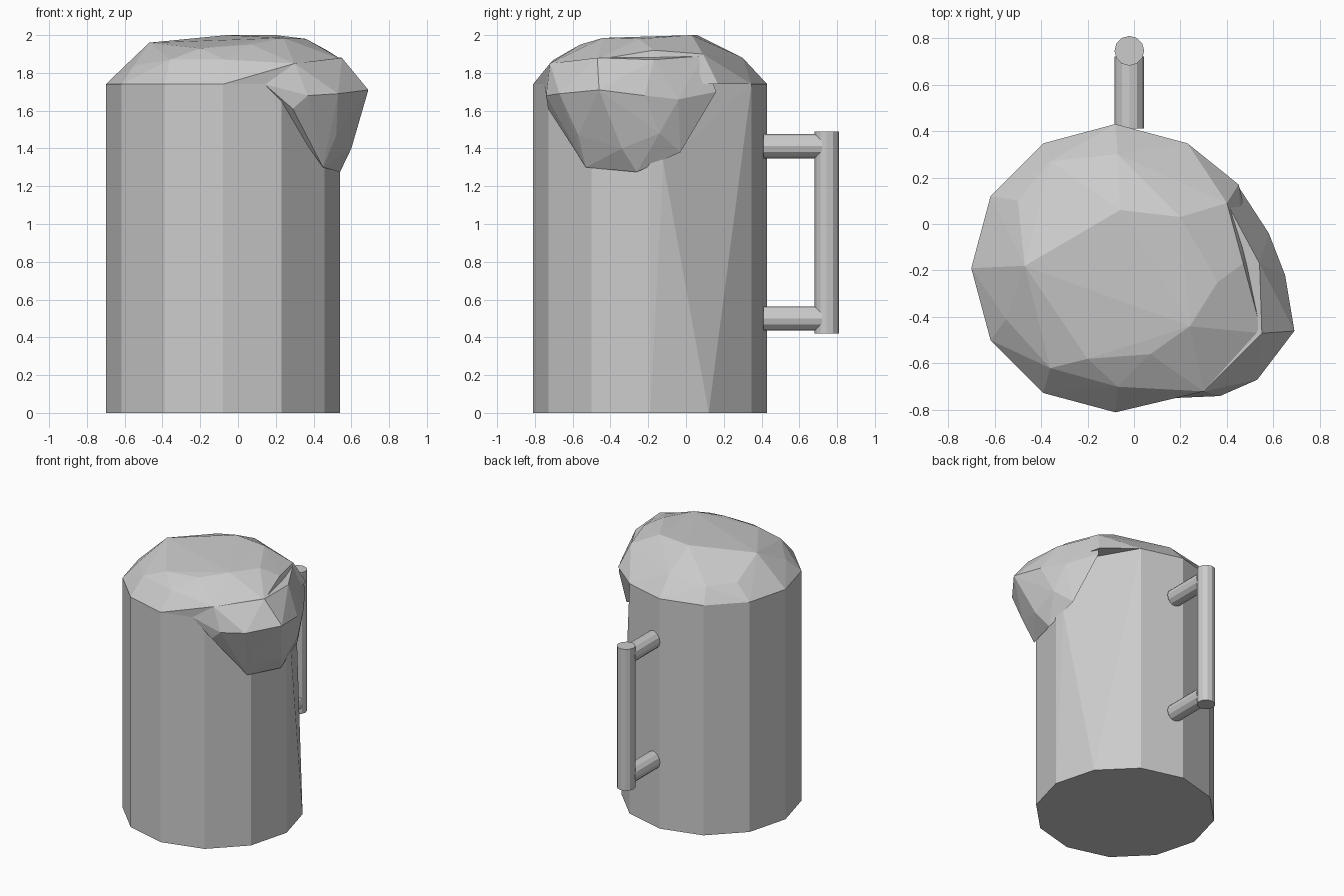
import bpy, bmesh, math
from mathutils import Vector

if "Cube" in bpy.data.objects:
    bpy.data.objects.remove(bpy.data.objects["Cube"])

CX, CY, R, RIM = -0.08, -0.19, 0.62, 1.74


def ring(z, skip=()):
    return [(CX + R * math.cos(math.radians(a)), CY + R * math.sin(math.radians(a)), z)
            for a in range(0, 360, 30) if a not in skip]


def hull(name, points, drop=None):
    """Flat-faced solid around points; drop() picks hidden faces to remove."""
    bm = bmesh.new()
    for p in points:
        bm.verts.new(p)
    bmesh.ops.convex_hull(bm, input=bm.verts)
    bmesh.ops.delete(bm, geom=[v for v in bm.verts if not v.link_faces], context='VERTS')
    bmesh.ops.recalc_face_normals(bm, faces=bm.faces)
    if drop:
        bmesh.ops.delete(bm, geom=[f for f in bm.faces if drop(f)], context='FACES')
    mesh = bpy.data.meshes.new(name)
    bm.to_mesh(mesh)
    bm.free()
    ob = bpy.data.objects.new(name, mesh)
    bpy.context.collection.objects.link(ob)
    return ob


def bar(name, a, b, radius=0.064):
    a, b = Vector(a), Vector(b)
    bpy.ops.mesh.primitive_cylinder_add(vertices=12, radius=radius, depth=(b - a).length,
                                        location=(a + b) / 2)
    ob = bpy.context.object
    ob.name = name
    ob.rotation_euler = (b - a).to_track_quat('Z', 'Y').to_euler()
    return ob


# Twelve-sided mug body, one rim corner flattened under the spill, open on top
hull("mug_body", ring(0) + ring(RIM, skip=(30,)) + [(0.53, -0.12, 1.32)],
     drop=lambda f: f.normal.z > 0.9)

# Foam cap bulging above the rim
crown = [(-0.55, -0.41, 1.84), (-0.36, -0.62, 1.87), (-0.07, -0.70, 1.87),
         (-0.50, 0.10, 1.85), (-0.36, 0.27, 1.85), (-0.07, 0.30, 1.88),
         (-0.47, -0.18, 1.96), (-0.20, -0.58, 1.93), (0.07, -0.56, 1.95),
         (0.24, -0.44, 1.985), (0.36, -0.25, 1.98), (0.20, 0.03, 2.0),
         (-0.06, 0.06, 2.0), (0.40, 0.09, 1.90), (0.47, -0.17, 1.92),
         (0.55, -0.47, 1.87), (0.30, -0.72, 1.85), (0.45, 0.17, 1.74)]
hull("foam_cap", ring(RIM, skip=(30,)) + crown)

# Foam spilling over the right front side
spill = [(0.14, -0.75, 1.74), (0.30, -0.72, 1.85), (0.29, -0.73, 1.61),
         (0.37, -0.74, 1.68), (0.53, -0.67, 1.69), (0.69, -0.46, 1.71),
         (0.65, -0.22, 1.68), (0.58, -0.04, 1.66), (0.45, 0.16, 1.70),
         (0.55, -0.47, 1.88), (0.54, -0.17, 1.87), (0.40, 0.09, 1.89),
         (0.60, -0.34, 1.40), (0.52, -0.57, 1.47), (0.60, -0.14, 1.48),
         (0.45, -0.53, 1.30), (0.54, -0.26, 1.275), (0.52, -0.03, 1.38),
         (0.49, 0.03, 1.53), (0.30, -0.30, 1.80)]
hull("foam_spill", spill)

# Handle: upright grip and two struts
bar("handle_grip", (-0.02, 0.745, 0.42), (-0.02, 0.745, 1.49))
for i, z in enumerate((0.50, 1.412)):
    bar(f"handle_strut_{i + 1}", (-0.02, 0.41, z), (-0.02, 0.72, z))
